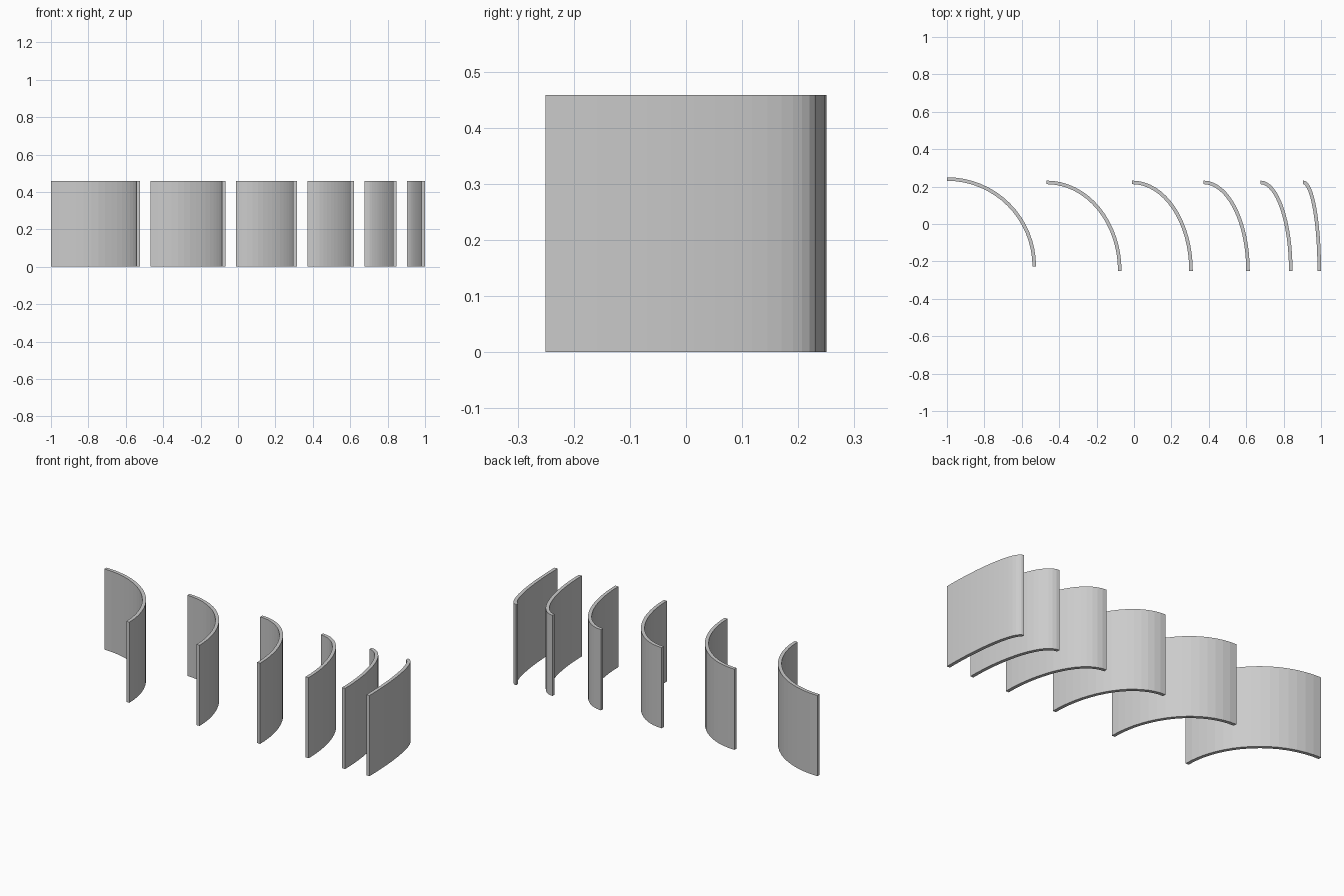
import bpy, bmesh, math

if "Cube" in bpy.data.objects:
    bpy.data.objects.remove(bpy.data.objects["Cube"])

UNIT = 2 / 105          # widths and gaps are whole multiples of this
THICK = 0.019
HEIGHT = 0.458
SEGMENTS = 16


def curved_panel(name, x0, y0, width, depth):
    """Upright quarter-ellipse wall of even thickness."""
    a, b = width - THICK / 2, depth - THICK / 2
    outer, inner = [], []
    for i in range(SEGMENTS + 1):
        t = math.pi / 2 * i / SEGMENTS
        nx, ny = b * math.cos(t), a * math.sin(t)
        k = THICK / 2 / math.hypot(nx, ny)
        px, py = x0 + a * math.cos(t), y0 + b * math.sin(t)
        outer.append((px + nx * k, py + ny * k))
        inner.append((px - nx * k, py - ny * k))
    bm = bmesh.new()
    rings = [[[bm.verts.new((x, y, z)) for x, y in side] for side in (outer, inner)]
             for z in (0, HEIGHT)]
    (ob, ib), (ot, it) = rings
    for i in range(SEGMENTS):
        j = i + 1
        bm.faces.new((ob[i], ob[j], ot[j], ot[i]))
        bm.faces.new((ib[j], ib[i], it[i], it[j]))
        bm.faces.new((ot[i], ot[j], it[j], it[i]))
        bm.faces.new((ob[j], ob[i], ib[i], ib[j]))
    for i in (0, SEGMENTS):
        bm.faces.new((ob[i], ot[i], it[i], ib[i]))
    bmesh.ops.recalc_face_normals(bm, faces=bm.faces)
    mesh = bpy.data.meshes.new(name)
    bm.to_mesh(mesh)
    bm.free()
    obj = bpy.data.objects.new(name, mesh)
    bpy.context.collection.objects.link(obj)


# Row of panels: a round one first, then ever narrower ellipses
x = -1.0
for n, size in enumerate((25, 21, 17, 13, 9, 5)):
    y0, depth = (-0.226, 0.476) if n == 0 else (-0.25, 0.482)
    curved_panel(f"curved_panel_{n + 1}", x, y0, size * UNIT, depth)
    x += (size + 3) * UNIT
